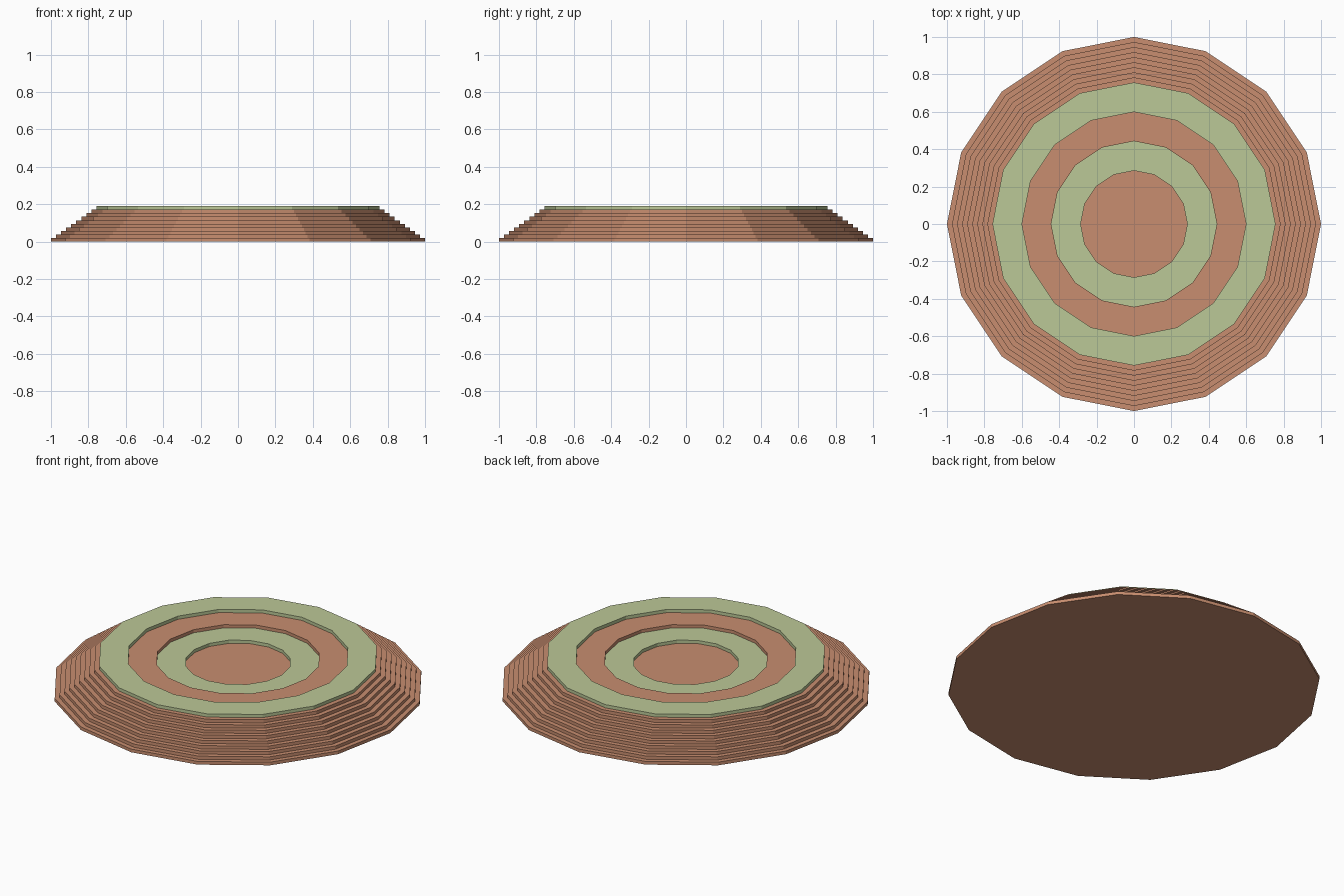
import bpy, bmesh, math

if "Cube" in bpy.data.objects:
    bpy.data.objects.remove(bpy.data.objects["Cube"])

SIDES = 16
LAYERS = 10
H = 0.019       # layer height
RUN = 0.027     # inward step per layer


def material(name, color):
    m = bpy.data.materials.new(name)
    m.diffuse_color = color
    m.use_nodes = True
    m.node_tree.nodes["Principled BSDF"].inputs["Base Color"].default_value = m.diffuse_color
    return m


def lathe(name, profile, mat):
    """Revolve a (radius, z) profile into a flat-faced 16-sided solid."""
    bm = bmesh.new()
    closed = profile[0][0] > 0
    verts = [bm.verts.new((r, 0, z)) for r, z in profile]
    edges = [bm.edges.new(p) for p in zip(verts, verts[1:])]
    if closed:
        edges.append(bm.edges.new((verts[-1], verts[0])))
    bmesh.ops.spin(bm, geom=verts + edges, axis=(0, 0, 1), cent=(0, 0, 0),
                   angle=math.tau, steps=SIDES, use_merge=True)
    bmesh.ops.remove_doubles(bm, verts=bm.verts, dist=1e-5)
    bmesh.ops.recalc_face_normals(bm, faces=bm.faces)
    me = bpy.data.meshes.new(name)
    bm.to_mesh(me)
    bm.free()
    me.materials.append(mat)
    ob = bpy.data.objects.new(name, me)
    bpy.context.collection.objects.link(ob)
    return ob


clay = material("terracotta", (0.58, 0.27, 0.16, 1))
green = material("pale_green", (0.50, 0.58, 0.31, 1))

R_TOP = 1 - RUN * (LAYERS - 1)
R1, R2, R3 = 0.599, 0.443, 0.285    # inner terrace radii

# Stepped base: terraced outside, sunken in the middle
profile = [(0, 0)]
for i in range(LAYERS - 1):
    r = 1 - RUN * i
    profile += [(r, H * i), (r, H * (i + 1))]
profile += [(R2, 9 * H), (R2, 7 * H), (0, 7 * H)]
lathe("stepped_base", profile, clay)


# Green rings, one layer thick
def ring(name, outer, inner, z):
    lathe(name, [(outer, z), (outer, z + H), (inner, z + H), (inner, z)], green)


ring("outer_ring", R_TOP, R1, 9 * H)
ring("inner_ring", R2, R3, 7 * H)
